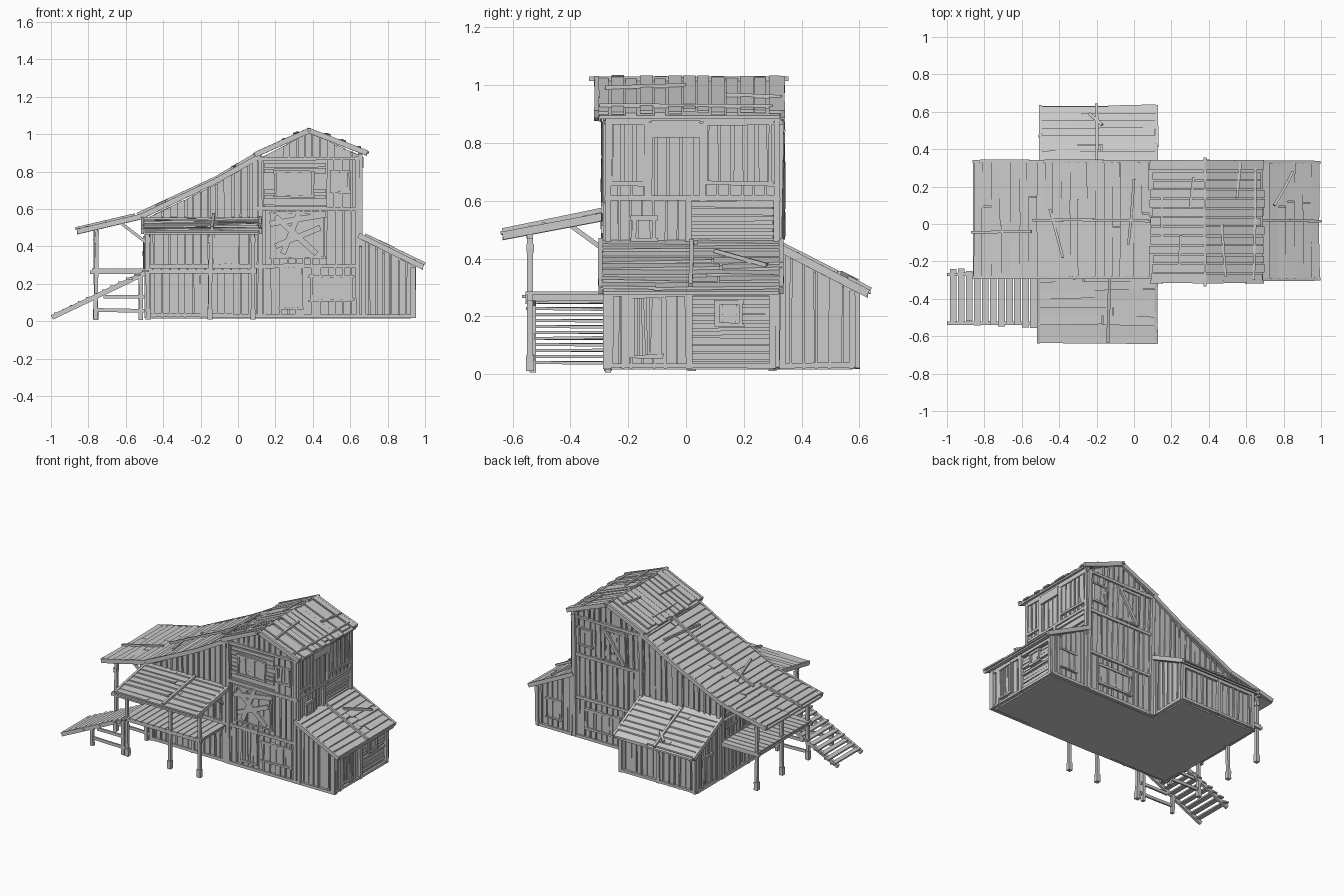
import bpy, bmesh, random
from mathutils import Vector as V

if "Cube" in bpy.data.objects:
    bpy.data.objects.remove(bpy.data.objects["Cube"])
random.seed(7)
R = random.uniform
Z = V((0, 0, 1))


def slab(bm, corners, off):
    """Plate from four corners, thickened by a vector."""
    a = [bm.verts.new(c) for c in corners]
    b = [bm.verts.new(V(c) + off) for c in corners]
    bm.faces.new(a)
    bm.faces.new(b[::-1])
    for i in range(4):
        bm.faces.new((a[i], a[i - 1], b[i - 1], b[i]))


def beam(bm, p, q, w=.02, t=.02):
    """Square timber between two points, slightly crooked."""
    p, q = V(p), V(q)
    d = (q - p).normalized()
    s = d.cross(Z if abs(d.z) < .9 else V((0, 1, 0))).normalized()
    n = s.cross(d) * t
    mid = (p + q) / 2 + s * R(-.003, .003)
    for a, b in ((p, mid), (mid, q)):
        slab(bm, [a - s * w / 2 - n / 2, a + s * w / 2 - n / 2, b + s * w / 2 - n / 2, b - s * w / 2 - n / 2], n)


def finish(bm, name):
    bmesh.ops.recalc_face_normals(bm, faces=bm.faces)
    me = bpy.data.meshes.new(name)
    bm.to_mesh(me)
    bm.free()
    bpy.context.collection.objects.link(bpy.data.objects.new(name, me))


def prism(name, prof, M, a0, a1):
    """Solid core: profile swept between two positions."""
    bm = bmesh.new()
    f = bm.faces.new([bm.verts.new(M(h, a0, z)) for h, z in prof])
    r = bmesh.ops.extrude_face_region(bm, geom=[f])
    bmesh.ops.translate(bm, verts=[v for v in r['geom'] if isinstance(v, bmesh.types.BMVert)],
                        vec=M(0, a1, 0) - M(0, a0, 0))
    finish(bm, name)


class Wall:
    """Wall plane: point = origin + U*s + Z*z + N*depth, optionally leaning out."""
    def __init__(self, name, O, U, N, lean=0):
        self.name, self.O, self.U, self.N, self.bm, self.lean = name, V(O), V(U), V(N), bmesh.new(), lean

    def quad(self, pts, t, d=0):
        slab(self.bm, [self.O + self.U * s + Z * z + self.N * (d + self.lean * max(0, z - .5)) for s, z in pts], self.N * t)

    def rect(self, s0, s1, z0, z1, t=.02, d=0):
        j = lambda: R(-.004, .004)
        self.quad([(s0 + j(), z0 + j()), (s1 + j(), z0 + j()), (s1 + j(), z1 + j()), (s0 + j(), z1 + j())], t, d)

    def line(self, s0, z0, s1, z1, w=.025, d=.018):
        v = V((s1 - s0, z1 - z0)).normalized() * w / 2
        self.quad([(s0 + v.y, z0 - v.x), (s1 + v.y, z1 - v.x), (s1 - v.y, z1 + v.x), (s0 - v.y, z0 + v.x)], .012, d)

    def planks(self, s0, s1, z0, top, flat=False):
        f = top if callable(top) else (lambda s: top)
        lo, hi = (z0, top) if flat else (s0, s1)
        n = max(1, round((hi - lo) / (.026 if flat else .042)))
        w = (hi - lo) / n
        for i in range(n):
            a, b = lo + i * w + R(0, .005), lo + (i + 1) * w - R(.001, .007)
            t = R(.004, .014)
            if flat:
                self.quad([(s0, a), (s1, a + R(-.004, .004)), (s1, b + R(-.004, .004)), (s0, b)], t)
            else:
                k = R(-.003, .003)
                self.quad([(a, z0 + R(0, .008)), (b, z0 + R(0, .008)), (b + k, f(b)), (a + k, f(a))], t)
                if i and R(0, 1) < .6:
                    c = a - .004
                    self.line(c, z0, c + k, f(c), .009, .006)

    def opening(self, s0, s1, z0, z1, slats=4, brace=False):
        self.rect(s0, s1, z0, z1, .011)
        for i in range(slats):
            c, h = s0 + (i + .5) * (s1 - s0) / slats, .32 * (s1 - s0) / slats
            self.rect(c - h, c + h, z0, z1, .006, .011)
        for z in (z0, z1):
            self.rect(s0 - .012, s1 + .012, z - .007, z + .007, .024)
        for s in (s0, s1):
            self.rect(s - .007, s + .007, z0, z1, .022)
        if brace:
            self.line(s0, z0, s1, z1, .022)

    def grid(self, posts, belts):
        for s, z0, z1 in posts:
            self.rect(s - .012, s + .012, z0, z1, .024)
        for s0, s1, z in belts:
            self.rect(s0, s1, z - .01, z + .01, .021)

    def done(self):
        finish(self.bm, self.name)


def roof(name, prof, M, a0, a1, courses=True):
    """Board roof, profile listed from eave to top; boards along or down the slope."""
    bm = bmesh.new()
    for (h0, z0), (h1, z1) in zip(prof, prof[1:]):
        slab(bm, [M(h0, a0 + .01, z0), M(h0, a1 - .01, z0), M(h1, a1 - .01, z1), M(h1, a0 + .01, z1)], -Z * .012)
        L = V((h1 - h0, z1 - z0)).length
        P = lambda f, a, dz: M(h0 + (h1 - h0) * f, a, z0 + (z1 - z0) * f + dz)
        n = round((L if courses else a1 - a0) / .048)
        for i in range(n):
            if courses:
                cut = R(.3, .7) * (a1 - a0) + a0
                for b, c in ([(a0, cut), (cut, a1)] if R(0, 1) < .6 else [(a0, a1)]):
                    b, c = b + R(-.007, .007), c + R(-.007, .007)
                    e, g = i / n + R(-.1, .1) / n, (i + 1.15) / n
                    slab(bm, [P(e, b, R(.004, .014)), P(e + R(-.15, .15) / n, c, R(.004, .014)), P(g, c, 0), P(g, b, 0)], Z * .01)
            else:
                w = (a1 - a0) / n
                b, c = a0 + i * w + .002, a0 + (i + 1) * w - R(.001, .01)
                e, u = R(-.04, .04), R(0, .01)
                slab(bm, [P(e, b, u), P(e, c, u), P(1, c, u), P(1, b, u)], Z * .01)
        for a in (a0, a1):  # barge rails
            beam(bm, P(0, a, .004), P(1, a, .004), .016, .028)
    finish(bm, name)


def along(pts, s):
    """Height of a piecewise line at s."""
    for (a, b), (c, d) in zip(pts, pts[1:]):
        if s <= c:
            return b + (d - b) * (s - a) / (c - a)
    return pts[-1][1]


alongY = lambda h, a, z: V((h, a, z))
alongX = lambda h, a, z: V((a, h, z))
TOP = [(-.5, .545), (-.12, .73), (.11, .865), (.38, 1.01), (.665, .88)]
top = lambda s: along(TOP, s)
lean_top = lambda s: .44 - (s - .66) * .52
back_top = lambda s: .42 - (s - .33) * .5

# solid cores
prism("main_core", [(-.475, .015), (.64, .015), (.64, .88)] + TOP[-2:0:-1] + [(-.475, .55)], alongY, -.262, .3)
prism("side_shed_core", [(.63, .015), (.925, .015), (.925, .29), (.63, .44)], alongY, -.258, .295)
prism("back_shed_core", [(.29, .015), (.577, .015), (.577, .285), (.29, .43)], alongX, -.475, .085)

# front wall
w = Wall("front_wall", (0, -.263, 0), (1, 0, 0), (0, -1, 0))
w.planks(-.49, .1, .02, .28)
w.planks(-.49, .1, .28, .5)
w.planks(-.49, .1, .5, top)
w.planks(.1, .65, .02, .29)
w.planks(.1, .65, .29, .6)
w.planks(.1, .14, .6, .87)
w.planks(.14, .47, .6, .87, True)
w.planks(.47, .65, .6, .87)
w.planks(.11, .65, .87, top)
w.planks(.66, .94, .02, lean_top)
w.opening(.23, .34, .07, .3, 5)
w.opening(.39, .61, .11, .24, 4)
w.opening(.2, .4, .67, .8, 3)
w.opening(.5, .59, .69, .8, 2)
w.opening(-.13, 0, .3, .47, 4)
w.opening(.18, .46, .34, .58, 3)
for l in ((.17, .52, .47, .57), (.2, .4, .44, .5), (.2, .56, .42, .36), (.24, .36, .33, .59)):
    w.line(*l, .03, .02)
w.grid([(-.48, .02, .55), (-.15, .02, .28), (.09, .02, .86), (.12, .02, .87), (.64, .02, .88), (.67, .02, .43), (.935, .02, .29)],
       [(-.49, .1, .03), (-.49, .65, .29), (.1, .66, .6), (.1, .66, .87), (.1, .945, .025)])
w.done()

# back wall
w = Wall("back_wall", (0, .3, 0), (1, 0, 0), (0, 1, 0), .04)
w.planks(-.49, .1, .02, top)
w.planks(.1, .65, .02, .29)
w.planks(.1, .65, .29, .6)
w.planks(.1, .65, .6, .87)
w.planks(.11, .65, .87, top)
w.planks(.66, .94, .02, lean_top)
w.opening(.25, .4, .62, .84, 4, True)
w.opening(.51, .6, .68, .8, 2)
w.opening(.3, .55, .1, .23, 4)
w.opening(.75, .86, .1, .23, 2)
w.grid([(-.48, .02, .55), (.12, .02, .87), (.64, .02, .88), (.67, .02, .43), (.935, .02, .29)],
       [(.1, .65, .3), (.1, .66, .6), (.1, .66, .87), (.1, .945, .03)])
w.done()

# right side of the tower and of the side shed
w = Wall("tower_right_wall", (.642, 0, 0), (0, 1, 0), (1, 0, 0))
w.planks(-.27, .01, .4, .6)
w.planks(.01, .31, .4, .6, True)
w.planks(-.27, .32, .6, .88)
w.opening(-.18, -.11, .46, .54, 1)
w.opening(-.26, -.14, .66, .87, 3)
w.opening(.07, .29, .66, .87, 5)
w.rect(-.12, .05, .82, .88, .028)
w.grid([(-.27, .4, .89), (.01, .4, .6), (-.13, .6, .87), (.06, .6, .87), (.315, .4, .89)], [(-.28, .325, .61), (-.28, .325, .885)])
w.done()
w = Wall("side_shed_wall", (.928, 0, 0), (0, 1, 0), (1, 0, 0))
w.planks(-.27, .01, .02, .29)
w.planks(.01, .3, .02, .29, True)
w.opening(-.19, -.09, .06, .27, 6)
w.opening(.11, .19, .17, .25, 1)
w.grid([(-.265, .02, .29), (-.21, .02, .28), (.01, .02, .29), (.3, .02, .29)], [(-.27, .31, .03), (-.27, .31, .28)])
w.done()

# left wall of the house
w = Wall("left_wall", (-.477, 0, 0), (0, 1, 0), (-1, 0, 0))
w.planks(-.27, .31, .02, .28)
w.planks(-.27, .31, .28, .54)
w.opening(-.05, .08, .29, .48, 4)
w.opening(.15, .25, .36, .46, 2)
w.grid([(-.265, .02, .54), (.02, .02, .28), (.3, .02, .54)], [(-.27, .31, .03), (-.27, .31, .28)])
w.done()

# back shed walls
for nm, x, n in (("back_shed_left_wall", -.477, -1), ("back_shed_right_wall", .087, 1)):
    w = Wall(nm, (x, 0, 0), (0, 1, 0), (n, 0, 0))
    w.planks(.32, .585, .02, back_top)
    if n < 0:
        w.opening(.42, .51, .04, .24, 3)
    w.grid([(.335, .02, .41), (.575, .02, .29)], [(.32, .585, .03)])
    w.done()
w = Wall("back_shed_wall", (0, .578, 0), (1, 0, 0), (0, 1, 0))
w.planks(-.49, .1, .02, .28)
w.grid([(-.48, .02, .285), (-.2, .02, .28), (.09, .02, .285)], [(-.49, .1, .03), (-.49, .1, .27)])
w.done()

# roofs
LONG = [(-.86, .475), (-.52, .555), (-.12, .745), (.12, .88)]
roof("long_roof", LONG, alongY, -.285, .335)
roof("tower_roof_left", [(.09, .885), (.38, 1.015)], alongY, -.31, .335, False)
roof("tower_roof_right", [(.69, .895), (.38, 1.015)], alongY, -.31, .335, False)
roof("side_shed_roof", [(.99, .285), (.645, .455)], alongY, -.295, .33)
roof("porch_roof", [(-.635, .475), (-.265, .545)], alongX, -.51, .12)
roof("back_shed_roof", [(.63, .275), (.31, .44)], alongX, -.5, .12)

# ridge poles and loose battens lying on the roofs
bm = bmesh.new()
for p, q in (((.38, -.335, 1.022), (.38, .355, 1.022)), ((-.14, -.635, .497), (-.13, -.29, .568)),
             ((-.2, .64, .292), (-.2, .33, .45)), ((-.24, .59, .32), (-.17, .53, .35))):
    beam(bm, p, q, .016, .016)
SKY = LONG[:3] + [(.1, .875), (.38, 1.015), (.66, .9), (.67, .445), (.99, .285)]
for x0, y0, x1, y1 in ((-.87, -.045, -.55, -.04), (-.54, .02, -.12, .02), (-.12, .02, .09, .015), (.68, .02, 1, .015),
                       (-.45, .08, -.38, -.18), (-.03, -.11, 0, .24), (.55, .14, .57, .33), (.3, .08, .32, .25),
                       (.15, -.1, .15, .16), (.47, 0, .49, -.28), (.24, -.26, .25, -.06), (.64, -.3, .65, .3), (.75, .1, .85, .28)):
    beam(bm, (x0, y0, along(SKY, x0) + .022), (x1, y1, along(SKY, x1) + .022), .014, .014)
finish(bm, "roof_poles")

# decks with boards and edge beams
bm = bmesh.new()
for i in range(13):
    x, y = -.5 + i * .0465, -.28 + i * .0465
    slab(bm, [(x, -.555, .275), (x + .042, -.555, .275), (x + .042, -.26, .275), (x, -.26, .275)], Z * .01)
    slab(bm, [(-.78, y, .272), (-.48, y, .272), (-.48, y + .042, .272), (-.78, y + .042, .272)], Z * .01)
for p, q in (((-.5, -.54, .265), (.1, -.54, .265)), ((-.76, -.28, .262), (-.76, .32, .262)), ((-.79, -.27, .262), (-.5, -.27, .262)),
             ((-.79, .31, .262), (-.5, .31, .262)), ((.08, -.555, .265), (.08, -.27, .265))):
    beam(bm, p, q)
finish(bm, "decks")

# posts with thick feet, head beams and braces
bm = bmesh.new()
for x, y in [(x, -.54) for x in (-.48, -.15, .08)] + [(-.76, y) for y in (-.27, .02, .3)]:
    beam(bm, (x, y, .01), (x + R(-.006, .006), y, .485), .02, .02)
    beam(bm, (x, y, .01), (x, y, .065), .028, .028)
    beam(bm, (x, y, .42), (x, y, .45), .026, .026)
    p, q = ((x, -.27, .42), (x, -.4, .515)) if y < -.5 else ((-.49, y, .42), (-.62, y, .52))
    beam(bm, p, q, .016, .016)
beam(bm, (-.5, -.54, .48), (.11, -.54, .48))
beam(bm, (-.76, -.28, .487), (-.76, .33, .487))
finish(bm, "posts_and_braces")

# stairs: stringers, treads, trestle
bm = bmesh.new()
for y in (-.53, -.27):
    beam(bm, (-.995, y, .02), (-.48, y, .265), .018, .026)
    for x, h in ((-.76, .13), (-.52, .25)):
        beam(bm, (x, y, .005), (x, y, h), .022, .022)
    beam(bm, (-.77, y, .06), (-.5, y, .055), .012, .02)
    beam(bm, (-.72, y, .13), (-.5, y, .13), .012, .02)
for i in range(12):
    x, z = -.985 + i * .043, .035 + i * .0208
    a, b = -.54 + R(-.012, .01) - (i - 6) * .003, -.24 + R(-.01, .01) - i * .004
    slab(bm, [(x, a, z), (x + .036, a, z), (x + .036, b, z + R(-.004, .004)), (x, b, z)], Z * .01)
finish(bm, "stairs")
